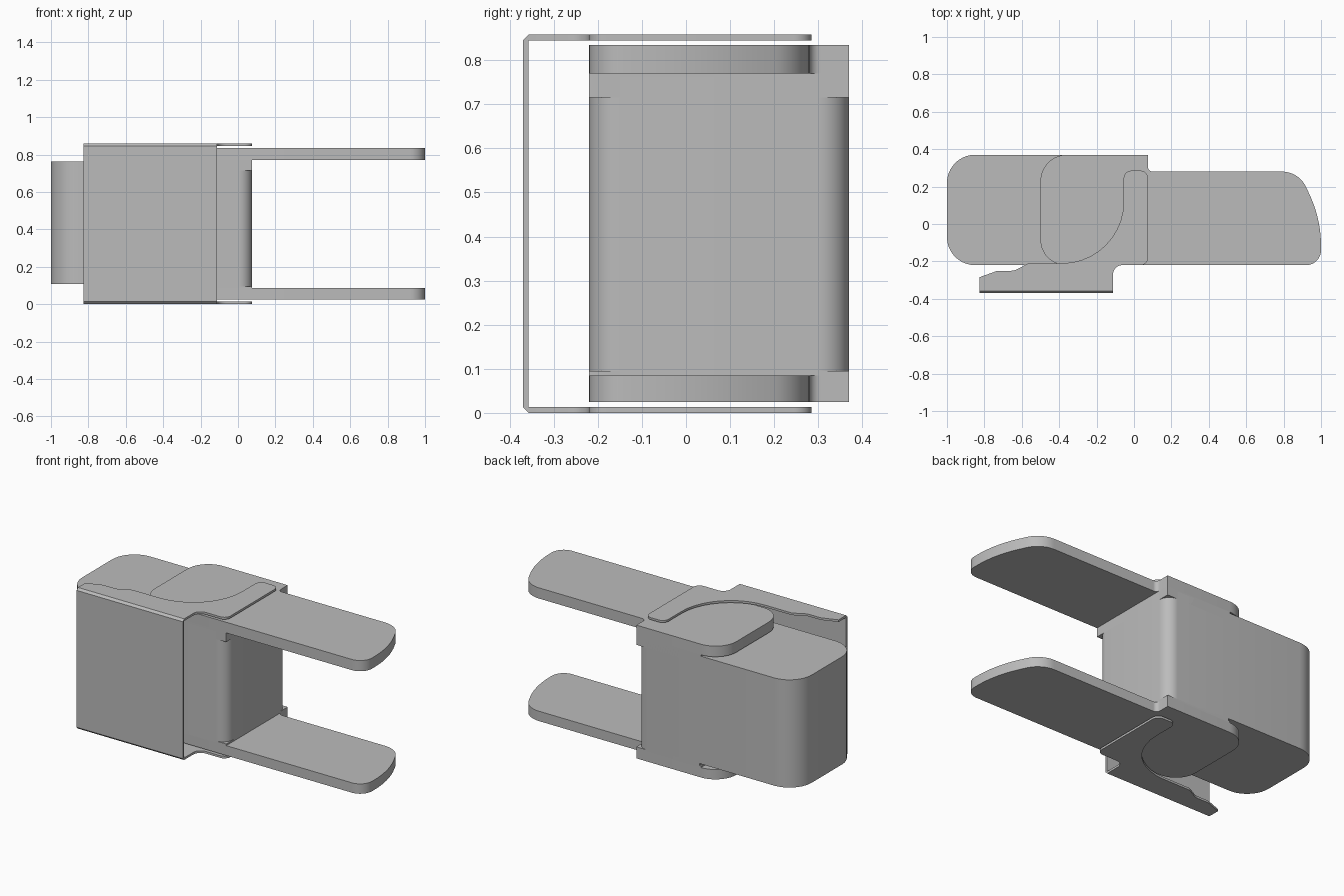
import bpy, bmesh, math
from mathutils import Vector

cube = bpy.data.objects.get("Cube")
if cube:
    bpy.data.objects.remove(cube, do_unlink=True)

grey = bpy.data.materials.new("plain_grey")
grey.use_nodes = True
COLOUR = (0.5, 0.5, 0.5, 1)
grey.diffuse_color = COLOUR
grey.node_tree.nodes["Principled BSDF"].inputs["Base Color"].default_value = COLOUR


def rounded(corners, steps=10):
    """Turn (x, y, radius) corners into an outline with circular fillets."""
    out = []
    n = len(corners)
    for i, (x, y, r) in enumerate(corners):
        p = Vector((x, y))
        if r == 0:
            out.append(p)
            continue
        a = (Vector(corners[i - 1][:2]) - p).normalized()
        b = (Vector(corners[(i + 1) % n][:2]) - p).normalized()
        half = a.angle(b) / 2
        centre = p + (a + b).normalized() * (r / math.sin(half))
        start = p + a * (r / math.tan(half)) - centre
        end = p + b * (r / math.tan(half)) - centre
        sweep = math.pi - 2 * half
        for k in range(steps + 1):
            t = k / steps
            out.append(centre + (start * math.sin((1 - t) * sweep)
                                 + end * math.sin(t * sweep)) / math.sin(sweep))
    return out


def prism(name, outline, low, high, axis="z"):
    """Extrude an outline along z, or a (y, z) outline along x."""
    def place(p, h):
        return (p[0], p[1], h) if axis == "z" else (h, p[0], p[1])
    bm = bmesh.new()
    bottom = [bm.verts.new(place(p, low)) for p in outline]
    top = [bm.verts.new(place(p, high)) for p in outline]
    bm.faces.new(bottom[::-1])
    bm.faces.new(top)
    for i in range(len(outline)):
        j = (i + 1) % len(outline)
        bm.faces.new((bottom[i], bottom[j], top[j], top[i]))
    bmesh.ops.recalc_face_normals(bm, faces=bm.faces[:])
    mesh = bpy.data.meshes.new(name)
    bm.to_mesh(mesh)
    bm.free()
    mesh.materials.append(grey)
    obj = bpy.data.objects.new(name, mesh)
    bpy.context.collection.objects.link(obj)
    bpy.ops.object.select_all(action="DESELECT")
    obj.select_set(True)
    bpy.context.view_layer.objects.active = obj
    bpy.ops.object.shade_smooth_by_angle(angle=math.radians(25))
    return obj


FRONT, BACK, END = -0.22, 0.37, 0.075

# Main body, rounded at all upright corners; the thin foot meets the lower arm
body = rounded([(-1, FRONT, .15), (END, FRONT, .07), (END, BACK, .07), (-1, BACK, .15)])
prism("body", body, .107, .762)
foot = rounded([(-.4, FRONT, 0), (END, FRONT, .07), (END, BACK, .07), (-.35, BACK, 0)])
prism("body_foot", foot, .085, .107)

# Upper and lower arms
arm = rounded([
    (-.5, FRONT, .135), (1, FRONT, .08), (1, .03, .65), (.88, .28, .14),
    (END, .28, .025), (END, BACK, 0), (-.5, BACK, .14)])
prism("upper_arm", arm, .77, .835)
prism("lower_arm", arm, .025, .085)

# Square-cornered collars between the body and the arms
collar = rounded([(-.36, FRONT, 0), (END, FRONT, 0), (END, BACK, 0), (-.36, BACK, 0)])
prism("upper_collar", collar, .715, .77)
prism("lower_collar", collar, .085, .095)

# Folded sheet bracket: channel-shaped front with a chamfered fold
T, TOP, FACE, JOIN = .013, .858, -.37, -.345
channel = [
    (JOIN, 0), (FACE + T, 0), (FACE, T), (FACE, TOP - T), (FACE + T, TOP), (JOIN, TOP),
    (JOIN, TOP - T), (FACE + T, TOP - T), (FACE + T, T), (JOIN, T)]
prism("bracket_front", channel, -.827, -.112, axis="x")

# Curved bracket flanges reaching over and under the arms
flange = rounded([
    (-.827, JOIN, 0), (-.112, JOIN, 0), (-.112, FRONT, .05), (END, FRONT, .04),
    (END, .285, .04), (-.055, .285, .04), (-.055, -.21, .33), (-.565, -.21, .05),
    (-.64, -.25, .07), (-.73, -.25, .06), (-.827, -.285, 0)])
prism("upper_flange", flange, TOP - T, TOP)
prism("lower_flange", flange, 0, T)
